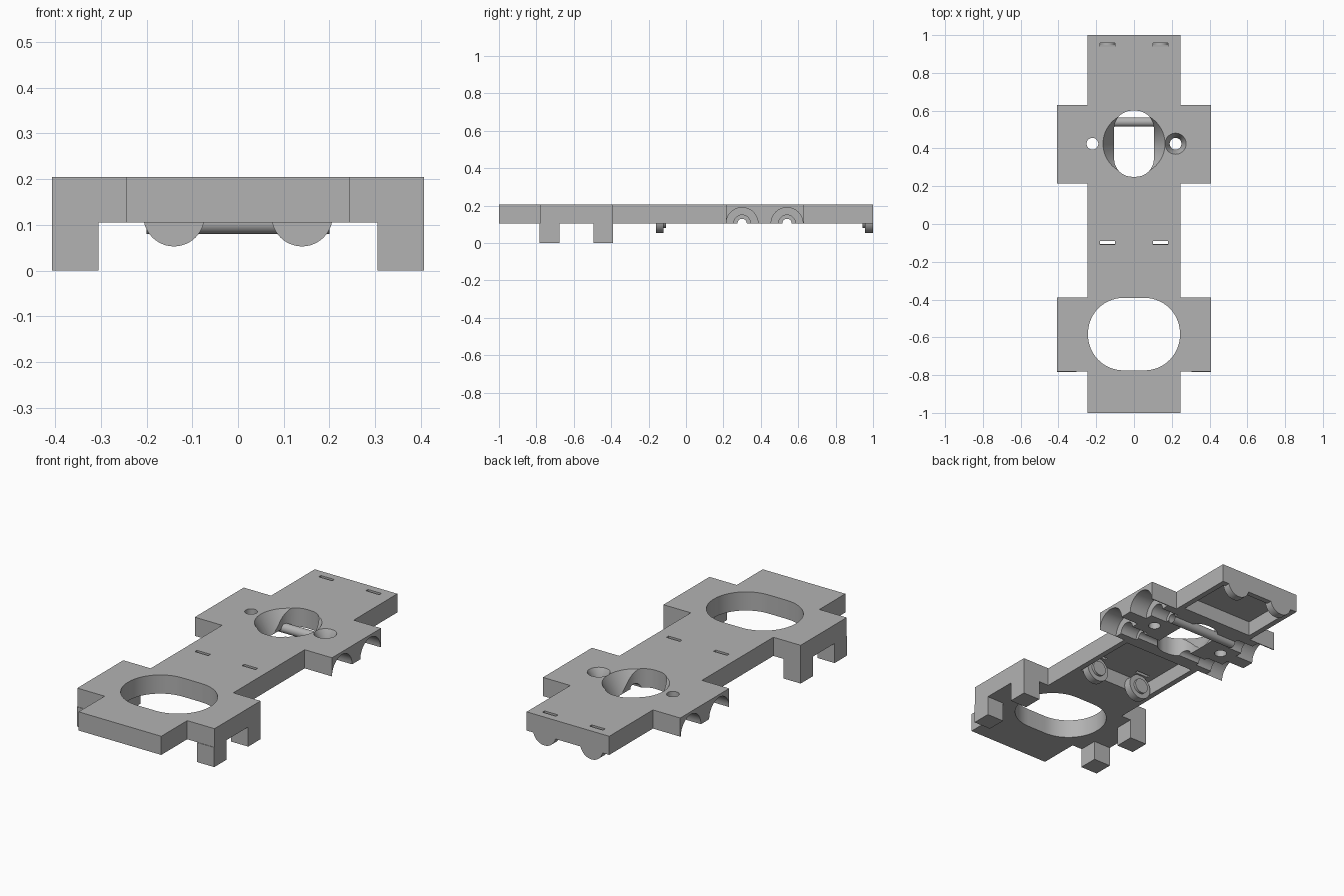
import bpy, bmesh, math
from mathutils import Matrix, Vector

cube = bpy.data.objects.get("Cube")
if cube:
    bpy.data.objects.remove(cube)

grey = bpy.data.materials.new("plain grey")
grey.use_nodes = True
grey.diffuse_color = (0.45, 0.45, 0.45, 1)
grey.node_tree.nodes["Principled BSDF"].inputs["Base Color"].default_value = (0.45, 0.45, 0.45, 1)

BOTTOM, TOP = 0.105, 0.205
CEILING = 0.185
AXES = {"X": Matrix.Rotation(math.pi / 2, 4, "Y"),
        "Y": Matrix.Rotation(math.pi / 2, 4, "X"),
        "Z": Matrix.Identity(4)}


def finish(name, bm):
    bmesh.ops.recalc_face_normals(bm, faces=bm.faces)
    mesh = bpy.data.meshes.new(name)
    bm.to_mesh(mesh)
    bm.free()
    mesh.materials.append(grey)
    obj = bpy.data.objects.new(name, mesh)
    bpy.context.collection.objects.link(obj)
    return obj


def prism(name, outline, z0, z1):
    bm = bmesh.new()
    face = bm.faces.new([bm.verts.new((x, y, z0)) for x, y in outline])
    new = bmesh.ops.extrude_face_region(bm, geom=[face])["geom"]
    verts = [v for v in new if isinstance(v, bmesh.types.BMVert)]
    bmesh.ops.translate(bm, verts=verts, vec=(0, 0, z1 - z0))
    return finish(name, bm)


def box(name, x0, x1, y0, y1, z0, z1):
    return prism(name, [(x0, y0), (x1, y0), (x1, y1), (x0, y1)], z0, z1)


def rod(name, axis, center, r, length, r2=None, sides=48):
    bm = bmesh.new()
    bmesh.ops.create_cone(bm, cap_ends=True, segments=sides, radius1=r,
                          radius2=r if r2 is None else r2, depth=length,
                          matrix=Matrix.Translation(Vector(center)) @ AXES[axis])
    return finish(name, bm)


def rounded(cx, cy, hx, hy, r, steps=14):
    """Rounded rectangle outline."""
    pts = []
    for i, (sx, sy) in enumerate([(1, 1), (-1, 1), (-1, -1), (1, -1)]):
        for k in range(steps + 1):
            a = (i + k / steps) * math.pi / 2
            pts.append((cx + sx * (hx - r) + r * math.cos(a),
                        cy + sy * (hy - r) + r * math.sin(a)))
    return pts


def cut(target, cutter):
    mod = target.modifiers.new("cut", "BOOLEAN")
    mod.operation, mod.object, mod.solver = "DIFFERENCE", cutter, "EXACT"
    bpy.context.view_layer.objects.active = target
    bpy.ops.object.modifier_apply(modifier=mod.name)
    bpy.data.objects.remove(cutter)


# Chassis plate with two pairs of wings
half = [(0.245, -1), (0.245, -0.78), (0.407, -0.78), (0.407, -0.39), (0.245, -0.39),
        (0.245, 0.215), (0.407, 0.215), (0.407, 0.63), (0.245, 0.63), (0.245, 1)]
plate = prism("chassis_plate", half + [(-x, y) for x, y in reversed(half)], BOTTOM, TOP)

# Underside pockets
cut(plate, box("pocket", -0.215, 0.215, -0.165, 0.2, 0, CEILING))
cut(plate, box("pocket", -0.215, 0.215, 0.66, 0.97, 0, CEILING))

# Front oval opening
cut(plate, prism("opening", rounded(0, -0.583, 0.2435, 0.192, 0.188), 0, 0.3))

# Rear opening: upright slot with flared round mouth
cut(plate, prism("opening", rounded(0, 0.425, 0.105, 0.175, 0.095), 0, 0.3))
cut(plate, rod("flare", "Z", (0, 0.425, 0.155), 0.1, 0.12, 0.17, 64))

# Screw holes, the left one countersunk
for x in (-0.22, 0.22):
    cut(plate, rod("screw", "Z", (x, 0.425, 0.15), 0.031, 0.3))
cut(plate, rod("sink", "Z", (0.22, 0.425, 0.185), 0.03, 0.06, 0.061))

# Stepped axle grooves under the rear wings
for y in (0.3, 0.54):
    cut(plate, rod("groove", "X", (0, y, BOTTOM), 0.025, 1))
    for s in (-1, 1):
        cut(plate, rod("groove", "X", (s * 0.4, y, BOTTOM), 0.085, 0.2))
        cut(plate, rod("groove", "X", (s * 0.3, y, BOTTOM), 0.045, 0.2))

# Narrow slots through the plate
for y in (-0.1, 0.95):
    for x in (-0.14, 0.14):
        cut(plate, box("slot", x - 0.04, x + 0.04, y - 0.009, y + 0.009, 0.1, 0.3))

# Legs under the front wings
for side, s in (("left", 1), ("right", -1)):
    for place, y in (("front", -0.73), ("rear", -0.4425)):
        x0, x1 = sorted((s * 0.305, s * 0.407))
        box(f"{place}_{side}_leg", x0, x1, y - 0.0525, y + 0.0525, 0, BOTTOM)

# Round lugs with a small boss on the inner face
for side, x in (("left", 0.14), ("right", -0.14)):
    for place, y, d in (("middle", -0.14, 1), ("back", 0.979, -1)):
        lug = rod(f"{place}_{side}_lug", "Y", (x, y, 0.12), 0.067, 0.042)
        boss = rod(f"{place}_{side}_boss", "Y", (x, y + d * 0.025, 0.12), 0.04, 0.018)
        for obj in (lug, boss):
            obj.select_set(False)

# Smooth the round walls, keep edges sharp
bpy.ops.object.select_all(action="DESELECT")
for obj in bpy.context.collection.objects:
    if obj.type == "MESH":
        obj.select_set(True)
bpy.context.view_layer.objects.active = plate
bpy.ops.object.shade_smooth_by_angle(angle=math.radians(30))
bpy.ops.object.select_all(action="DESELECT")
